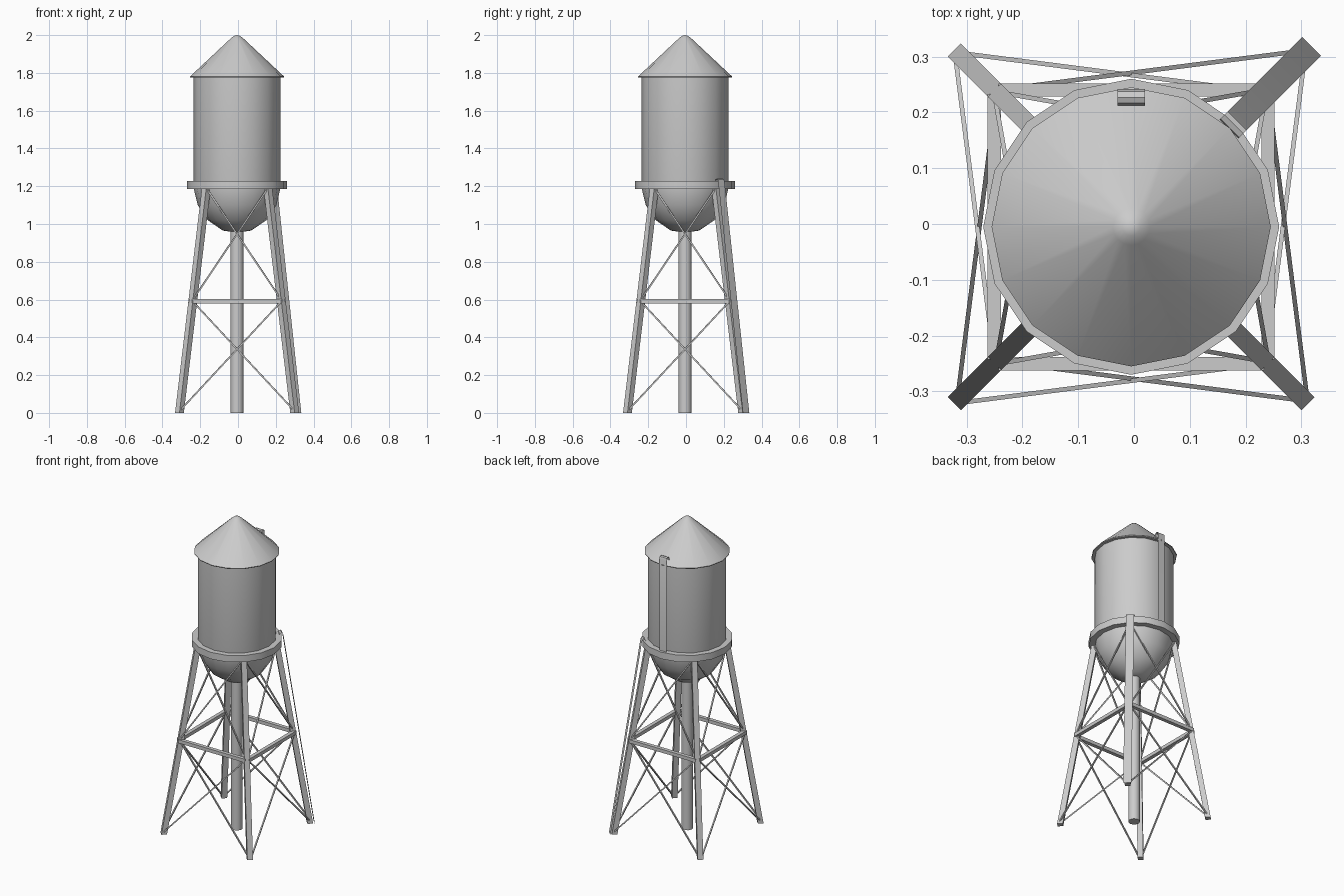
import bpy, bmesh, math
from mathutils import Vector, Matrix

if "Cube" in bpy.data.objects:
    bpy.data.objects.remove(bpy.data.objects["Cube"])

C = Vector((-0.005, -0.005, 0))   # tower axis
SIDES = 16


def finish(name, bm, smooth=False):
    bmesh.ops.recalc_face_normals(bm, faces=bm.faces)
    me = bpy.data.meshes.new(name)
    bm.to_mesh(me)
    bm.free()
    ob = bpy.data.objects.new(name, me)
    ob.location = C
    bpy.context.collection.objects.link(ob)
    if smooth:
        bpy.ops.object.select_all(action='DESELECT')
        ob.select_set(True)
        bpy.context.view_layer.objects.active = ob
        bpy.ops.object.shade_smooth_by_angle(angle=math.radians(35))
    return ob


def lathe(name, profile, sides=SIDES, closed=False):
    """Revolve an (r, z) profile around the tower axis."""
    bm = bmesh.new()
    pts = profile + profile[:1] if closed else profile
    vs = [bm.verts.new((r, 0, z)) for r, z in pts]
    es = [bm.edges.new(p) for p in zip(vs, vs[1:])]
    bmesh.ops.spin(bm, geom=vs + es, cent=(0, 0, 0), axis=(0, 0, 1),
                   angle=math.tau, steps=sides, use_merge=False)
    bmesh.ops.remove_doubles(bm, verts=bm.verts, dist=1e-5)
    return finish(name, bm, True)


def bar(name, a, b, w, h):
    """Square bar from a to b, w wide across and h high."""
    a, b = Vector(a), Vector(b)
    d = (b - a).normalized()
    side = d.cross(Vector((0, 0, 1))).normalized()
    up = side.cross(d)
    bm = bmesh.new()
    bmesh.ops.create_cube(bm, size=1)
    rot = Matrix((d, side, up)).transposed().to_4x4()
    size = Matrix.Diagonal(((b - a).length, w, h, 1))
    bm.transform(Matrix.Translation((a + b) / 2) @ rot @ size)
    return finish(name, bm)


def strip(name, path, width, angle):
    """Thin ladder sheet following a (radius, z) path, facing the given angle."""
    bm = bmesh.new()
    rows = [[bm.verts.new((r, s * width / 2, z)) for s in (-1, 1)] for r, z in path]
    for p, q in zip(rows, rows[1:]):
        bm.faces.new((p[0], p[1], q[1], q[0]))
    bm.transform(Matrix.Rotation(angle, 4, 'Z'))
    return finish(name, bm, True)


# Tank wall with bowl bottom
lathe("tank", [(0.23, 1.785), (0.23, 1.19), (0.208, 1.10), (0.155, 1.02),
               (0.075, 0.965), (0, 0.955)])
# Conical roof with rounded tip and closed underside
lathe("roof", [(0, 2.0), (0.016, 1.996), (0.033, 1.983), (0.25, 1.78),
               (0.248, 1.775), (0, 1.775)])
# Walkway ring
lathe("ring", [(0.22, 1.185), (0.265, 1.185), (0.265, 1.228), (0.22, 1.228)], closed=True)
# Central pipe
lathe("pipe", [(0, 0), (0.034, 0), (0.034, 0.97)])


def half(z):
    """Leg centre offset in x and y at height z."""
    return 0.305 - (0.305 - 0.163) * z / 1.19


# Splayed legs, square section turned to the diagonal
for i in range(4):
    bm = bmesh.new()
    rings = []
    for z in (0, 1.2):
        r = half(z) * math.sqrt(2)
        rings.append([bm.verts.new((r + x, y, z)) for x, y in
                      ((-.0165, -.0165), (.0165, -.0165), (.0165, .0165), (-.0165, .0165))])
    lo, hi = rings
    bm.faces.new(lo)
    bm.faces.new(hi)
    for k in range(4):
        n = (k + 1) % 4
        bm.faces.new((lo[k], lo[n], hi[n], hi[k]))
    bm.transform(Matrix.Rotation(math.radians(45 + 90 * i), 4, 'Z'))
    finish(f"leg_{i}", bm)

# Horizontal beams and crossed brace rods on each side
for i in range(4):
    R = Matrix.Rotation(math.radians(90 * i), 4, 'Z')
    bar(f"beam_{i}", R @ Vector((-0.238, -0.245, 0.591)),
        R @ Vector((0.238, -0.245, 0.591)), 0.024, 0.022)
    for level, (z0, z1) in enumerate(((0.01, 0.59), (0.60, 1.19))):
        for s in (-1, 1):
            out = 0.009 + 0.002 * s
            a = Vector((-s * half(z0), -half(z0) - out, z0))
            b = Vector((s * half(z1), -half(z1) - out, z1))
            bar(f"brace_{i}_{level}_{s}", R @ a, R @ b, 0.008, 0.008)

# Ladders: up the tank at the back, and up the back right leg
strip("tank_ladder", [(0.247, 1.20), (0.247, 1.815), (0.242, 1.827), (0.232, 1.831),
                      (0.222, 1.827), (0.217, 1.815), (0.217, 1.79)], 0.05, math.pi / 2)
strip("leg_ladder", [(0.457, 0), (0.272, 1.222), (0.268, 1.235), (0.26, 1.24),
                     (0.25, 1.235), (0.246, 1.222)], 0.048, math.pi / 4)
